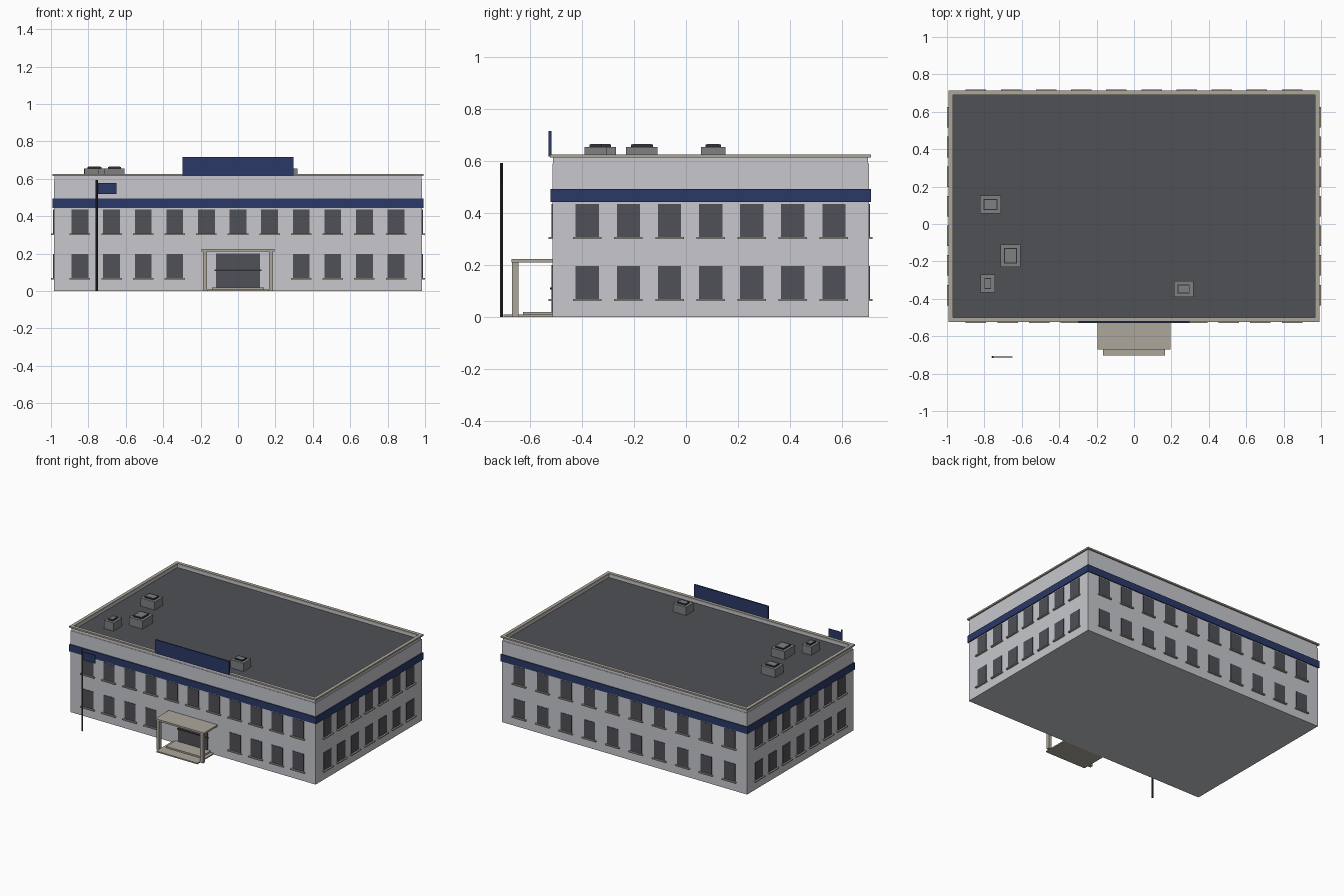
import bpy, bmesh
from mathutils import Vector

cube = bpy.data.objects.get("Cube")
if cube:
    bpy.data.objects.remove(cube, do_unlink=True)


def material(name, r, g, b):
    m = bpy.data.materials.new(name)
    m.use_nodes = True
    m.diffuse_color = (r, g, b, 1)
    m.node_tree.nodes["Principled BSDF"].inputs["Base Color"].default_value = (r, g, b, 1)
    return m


WALL = material("pale grey wall", 0.57, 0.575, 0.61)
BLUE = material("navy blue", 0.024, 0.04, 0.135)
GLASS = material("dark glass", 0.08, 0.082, 0.095)
ROOF = material("roof felt", 0.08, 0.082, 0.093)
STONE = material("taupe stone", 0.42, 0.39, 0.33)
METAL = material("grey metal", 0.21, 0.215, 0.22)
DARK = material("dark metal", 0.03, 0.03, 0.033)


def boxes(name, spans, mat):
    """One object made of boxes, each given as (x0, x1, y0, y1, z0, z1)."""
    bm = bmesh.new()
    for x0, x1, y0, y1, z0, z1 in spans:
        verts = bmesh.ops.create_cube(bm, size=1)["verts"]
        bmesh.ops.scale(bm, verts=verts, vec=(x1 - x0, y1 - y0, z1 - z0))
        bmesh.ops.translate(bm, verts=verts,
                            vec=((x0 + x1) / 2, (y0 + y1) / 2, (z0 + z1) / 2))
    mesh = bpy.data.meshes.new(name)
    bm.to_mesh(mesh)
    bm.free()
    mesh.materials.append(mat)
    ob = bpy.data.objects.new(name, mesh)
    bpy.context.collection.objects.link(ob)
    return ob


# Main block footprint
X, FRONT, BACK = 0.985, -0.515, 0.705
MID = (FRONT + BACK) / 2
TOP = 0.592


def ring(name, grow, thick, z0, z1, mat):
    """Rectangular band round the footprint, grown outward by grow."""
    x, f, b = X + grow, FRONT - grow, BACK + grow
    return boxes(name, [(-x, x, f, f + thick, z0, z1),
                        (-x, x, b - thick, b, z0, z1),
                        (-x, -x + thick, f + thick, b - thick, z0, z1),
                        (x - thick, x, f + thick, b - thick, z0, z1)], mat)


boxes("main_block", [(-X, X, FRONT, BACK, 0, TOP)], WALL)
boxes("roof_surface", [(-X + .01, X - .01, FRONT + .01, BACK - .01, TOP, TOP + .004)], ROOF)
ring("parapet", -0.003, 0.012, TOP, 0.616, WALL)
ring("coping", 0.008, 0.024, 0.615, 0.626, STONE)
ring("blue_band", 0.007, 0.01, 0.443, 0.494, BLUE)


def window_row(name, centre, along, outward, offsets, base):
    """Glass plates and sills in one row on a wall."""
    def span(offset, half, depth, z0, z1):
        a = centre + along * (offset - half) - outward * 0.003
        b = centre + along * (offset + half) + outward * depth
        return (min(a.x, b.x), max(a.x, b.x), min(a.y, b.y), max(a.y, b.y), z0, z1)
    boxes(name + "_glass", [span(o, 0.045, 0.003, base, base + 0.128) for o in offsets], GLASS)
    boxes(name + "_sills", [span(o, 0.055, 0.014, base - 0.008, base) for o in offsets], STONE)


def spread(count, reach):
    return [-reach + 2 * reach * i / (count - 1) for i in range(count)]


# Windows on all four walls, leaving the entrance bay free
EX, EY = Vector((1, 0, 0)), Vector((0, 1, 0))
for floor, base in (("lower", 0.069), ("upper", 0.308)):
    front = [o for o in spread(11, 0.845) if floor == "upper" or abs(o) > 0.2]
    window_row(floor + "_front_windows", EY * FRONT, EX, -EY, front, base)
    window_row(floor + "_back_windows", EY * BACK, EX, EY, spread(10, 0.845), base)
    for side, s in (("left", 1), ("right", -1)):
        window_row(f"{floor}_{side}_windows", Vector((s * X, MID, 0)), EY, EX * s,
                   spread(7, 0.475), base)

# Entrance: steps, columns, canopy and door
boxes("entrance_steps", [(-.165, .165, -.703, FRONT, 0, .009),
                         (-.14, .14, -.627, FRONT, .009, .02)], STONE)
boxes("canopy_columns", [(min(s * .165, s * .188), max(s * .165, s * .188),
                          -.67, -.646, 0, .212) for s in (-1, 1)], STONE)
boxes("canopy", [(-.196, .196, -.672, FRONT, .211, .224)], STONE)
boxes("entrance_door", [(-.118, .118, FRONT - .004, FRONT + .004, .02, .2)], GLASS)
boxes("door_bar", [(-.125, .125, FRONT - .008, FRONT, .107, .114)], DARK)

# Sign board on the front parapet
boxes("sign_board", [(-.298, .298, -.529, -.519, .618, .717)], BLUE)

# Rooftop units: centre x, centre y, width, depth
for i, (cx, cy, w, d) in enumerate([(-.767, .105, .114, .096), (-.66, -.17, .108, .122),
                                    (-.782, -.318, .075, .098), (.265, -.348, .104, .086)]):
    def slab(inset, z0, z1):
        hw, hd = w / 2 - inset, d / 2 - inset
        return (cx - hw, cx + hw, cy - hd, cy + hd, z0, z1)
    boxes(f"roof_unit_{i + 1}", [slab(0, TOP, .656), slab(.024, .656, .666)], METAL)
    boxes(f"roof_unit_{i + 1}_grille", [slab(.019, .655, .664)], DARK)

# Flagpole and flag
bpy.ops.mesh.primitive_cylinder_add(vertices=12, radius=.006, depth=.594,
                                    location=(-.755, -.711, .297))
pole = bpy.context.object
pole.name = "flagpole"
pole.data.materials.append(DARK)
bpy.ops.object.shade_smooth_by_angle()
boxes("flag", [(-.75, -.65, -.713, -.709, .518, .578)], BLUE)
